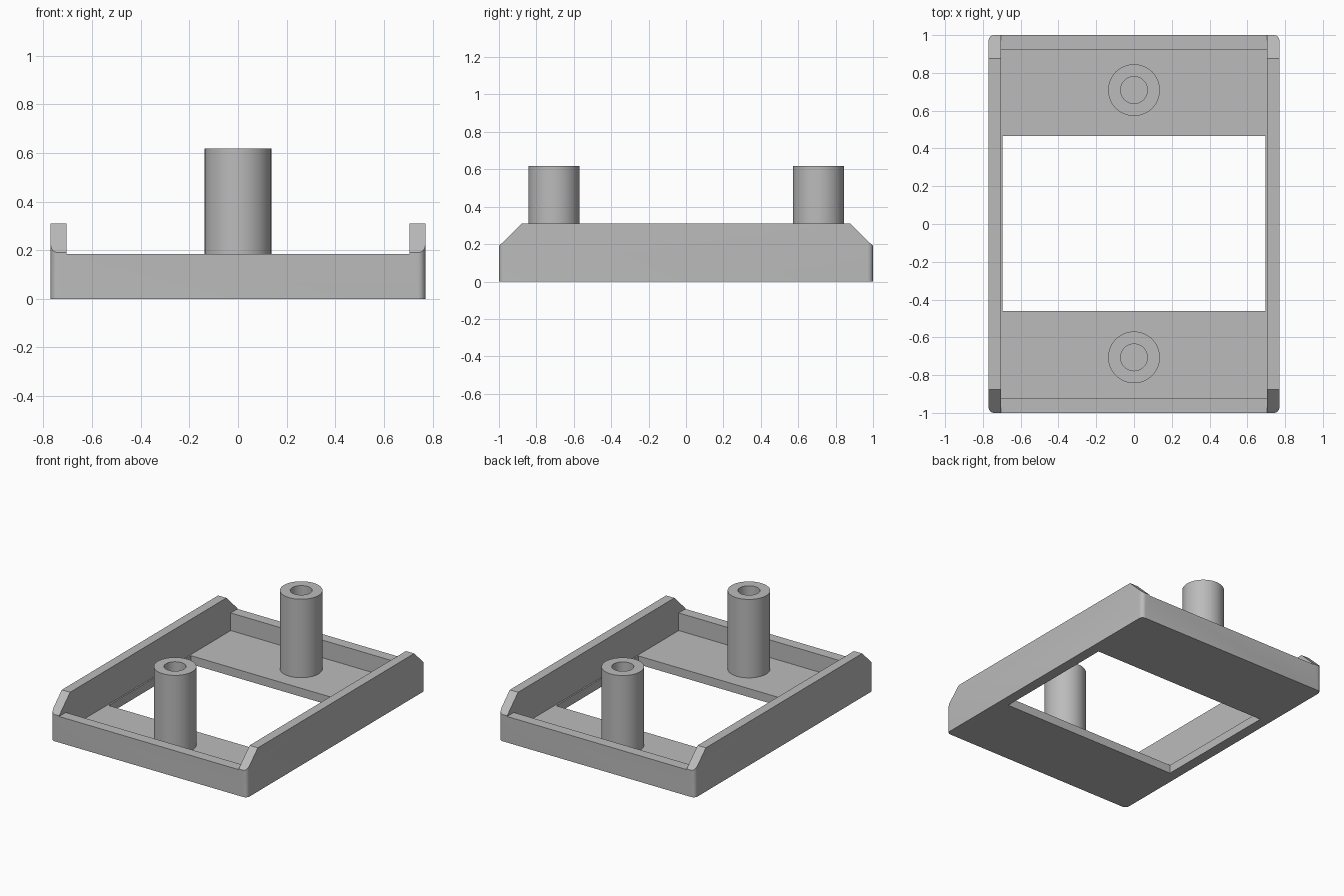
import bpy, bmesh
from math import cos, sin, pi, radians

cube = bpy.data.objects.get("Cube")
if cube:
    bpy.data.objects.remove(cube, do_unlink=True)

grey = bpy.data.materials.new("plain_grey")
grey.use_nodes = True
COLOUR = (0.5, 0.5, 0.5, 1)
grey.diffuse_color = COLOUR
grey.node_tree.nodes["Principled BSDF"].inputs["Base Color"].default_value = COLOUR

HALF_X, HALF_Y = 0.77, 1.0
INNER_X, INNER_Y = 0.705, 0.925
FLOOR, END_TOP, SIDE_TOP = 0.06, 0.185, 0.31


def add_object(name, bm):
    bmesh.ops.recalc_face_normals(bm, faces=bm.faces)
    mesh = bpy.data.meshes.new(name)
    bm.to_mesh(mesh)
    bm.free()
    mesh.materials.append(grey)
    obj = bpy.data.objects.new(name, mesh)
    bpy.context.collection.objects.link(obj)
    return obj


def prism(name, outline, direction):
    """Extrude a closed outline of 3D points along a direction."""
    bm = bmesh.new()
    face = bm.faces.new([bm.verts.new(p) for p in outline])
    new = bmesh.ops.extrude_face_region(bm, geom=[face])["geom"]
    verts = [g for g in new if isinstance(g, bmesh.types.BMVert)]
    bmesh.ops.translate(bm, verts=verts, vec=direction)
    return add_object(name, bm)


def box(name, x, y0, y1, z0, z1):
    outline = [(-x, y0, z0), (x, y0, z0), (x, y1, z0), (-x, y1, z0)]
    return prism(name, outline, (0, 0, z1 - z0))


def cut(target, cutter):
    mod = target.modifiers.new("cut", 'BOOLEAN')
    mod.operation = 'DIFFERENCE'
    mod.solver = 'EXACT'
    mod.object = cutter
    cutter.hide_render = True
    bpy.context.view_layer.objects.active = target
    bpy.ops.object.modifier_apply(modifier=mod.name)
    bpy.data.objects.remove(cutter, do_unlink=True)


def smooth(obj):
    bpy.ops.object.select_all(action='DESELECT')
    obj.select_set(True)
    bpy.context.view_layer.objects.active = obj
    bpy.ops.object.shade_smooth_by_angle(angle=radians(30))


# Tray block with rounded vertical corners
R, STEPS = 0.03, 6
outline = []
for corner, (sx, sy) in enumerate([(1, 1), (-1, 1), (-1, -1), (1, -1)]):
    for i in range(STEPS + 1):
        a = (corner + i / STEPS) * pi / 2
        outline.append((sx * (HALF_X - R) + R * cos(a), sy * (HALF_Y - R) + R * sin(a), 0))
tray = prism("tray", outline, (0, 0, SIDE_TOP))

# Hollow inside, low end walls and the large floor window
cut(tray, box("end_wall_cutter", INNER_X, -1.2, 1.2, END_TOP, 0.5))
cut(tray, box("cavity_cutter", INNER_X, -INNER_Y, INNER_Y, FLOOR, 0.6))
cut(tray, box("window_cutter", 0.695, -0.46, 0.465, -0.2, 0.7))

# Sloping ends of the side walls
for s in (-1, 1):
    wedge = [(-1, s * 1.123, 0.07), (-1, s * 0.754, 0.43), (-1, s * 1.123, 0.43)]
    cut(tray, prism("slope_cutter", wedge, (2, 0, 0)))
smooth(tray)

# Hollow posts standing on the floor
for name, y in (("front_post", -0.706), ("back_post", 0.709)):
    bm = bmesh.new()
    profile = [(0.137, 0.05), (0.137, 0.617), (0.071, 0.617), (0.071, 0.05)]
    verts = [bm.verts.new((r, 0, z)) for r, z in profile]
    edges = [bm.edges.new(pair) for pair in zip(verts, verts[1:] + verts[:1])]
    bmesh.ops.spin(bm, geom=verts + edges, cent=(0, 0, 0), axis=(0, 0, 1),
                   angle=2 * pi, steps=48, use_merge=True)
    bmesh.ops.remove_doubles(bm, verts=bm.verts, dist=0.0001)
    post = add_object(name, bm)
    post.location.y = y
    smooth(post)
